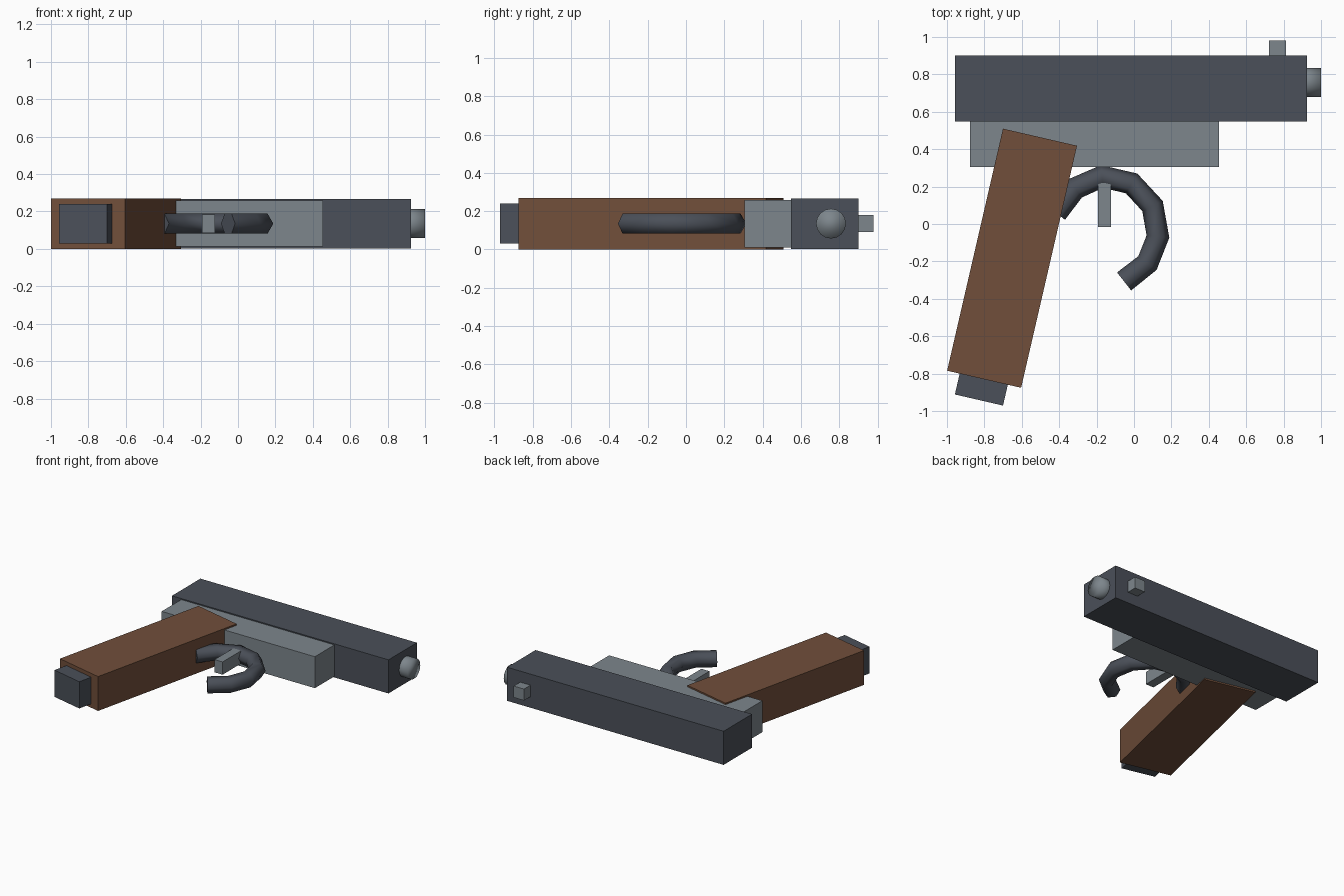
import bpy, bmesh, math
from mathutils import Vector, Matrix

if "Cube" in bpy.data.objects:
    bpy.data.objects.remove(bpy.data.objects["Cube"])

MID = 0.135  # middle plane of the thickness


def material(name, rgb):
    m = bpy.data.materials.new(name)
    m.diffuse_color = (*rgb, 1)
    m.use_nodes = True
    m.node_tree.nodes["Principled BSDF"].inputs["Base Color"].default_value = m.diffuse_color
    return m


DARK = material("dark_steel", (0.070, 0.080, 0.100))
GREY = material("light_steel", (0.205, 0.238, 0.262))
WOOD = material("brown_wood", (0.165, 0.077, 0.043))


def finish(bm, name, mat, smooth=False):
    bmesh.ops.recalc_face_normals(bm, faces=bm.faces)
    for f in bm.faces:
        f.smooth = smooth
    me = bpy.data.meshes.new(name)
    bm.to_mesh(me)
    bm.free()
    me.materials.append(mat)
    ob = bpy.data.objects.new(name, me)
    bpy.context.collection.objects.link(ob)
    return ob


def box(name, mat, centre, size, thick, turn=0.0):
    """Box centred on the middle plane, turned about z."""
    bm = bmesh.new()
    bmesh.ops.create_cube(bm, size=1, matrix=Matrix.Diagonal((*size, thick, 1)))
    ob = finish(bm, name, mat)
    ob.location = (*centre, MID)
    ob.rotation_euler.z = turn
    return ob


# Upper body
box("slide", DARK, (-0.016, 0.7235), (1.882, 0.353), 0.264)
box("frame", GREY, (-0.211, 0.426), (1.332, 0.243), 0.247)
box("front_sight", GREY, (0.767, 0.935), (0.09, 0.09), 0.09)
box("trigger", GREY, (-0.158, 0.102), (0.07, 0.235), 0.10)

# Tilted grip with the magazine base showing below it
TILT = math.radians(-13)
grip_centre = Vector((-0.652, -0.183))
axis = Vector((-math.sin(TILT), math.cos(TILT)))
box("grip", WOOD, grip_centre, (0.406, 1.328), 0.27, TILT)
mag_centre = Vector((-0.829, -0.941)) + axis * 0.10
box("magazine", DARK, mag_centre, (0.264, 0.20), 0.21, TILT)

# Barrel end
bm = bmesh.new()
bmesh.ops.create_cone(bm, cap_ends=True, segments=16, radius1=0.078, radius2=0.078,
                      depth=0.14, matrix=Matrix.Rotation(math.pi / 2, 4, 'Y'))
finish(bm, "barrel", GREY, smooth=True).location = (0.93, 0.757, MID)

# Trigger guard: hexagonal tube along an open hook
path = [Vector(p) for p in ((-0.417, 0.06), (-0.316, 0.19), (-0.171, 0.254),
                            (-0.013, 0.217), (0.099, 0.096), (0.128, -0.067),
                            (0.072, -0.209), (-0.053, -0.307))]
dirs = [(b - a).normalized() for a, b in zip(path, path[1:])]
SIDES, RADIUS = 6, 0.061
bm = bmesh.new()
rings = []
for i, p in enumerate(path):
    t = (dirs[max(i - 1, 0)] + dirs[min(i, len(dirs) - 1)]).normalized()
    n = Vector((-t.y, t.x))
    ring = []
    for k in range(SIDES):
        a = math.tau * k / SIDES
        q = p + n * RADIUS * math.cos(a)
        ring.append(bm.verts.new((q.x, q.y, MID + RADIUS * math.sin(a))))
    rings.append(ring)
for r, s in zip(rings, rings[1:]):
    for k in range(SIDES):
        j = (k + 1) % SIDES
        bm.faces.new((r[k], r[j], s[j], s[k]))
caps = [bm.faces.new(rings[0]), bm.faces.new(rings[-1])]
bmesh.ops.split_edges(bm, edges=[e for f in caps for e in f.edges])
finish(bm, "trigger_guard", DARK, smooth=True)
